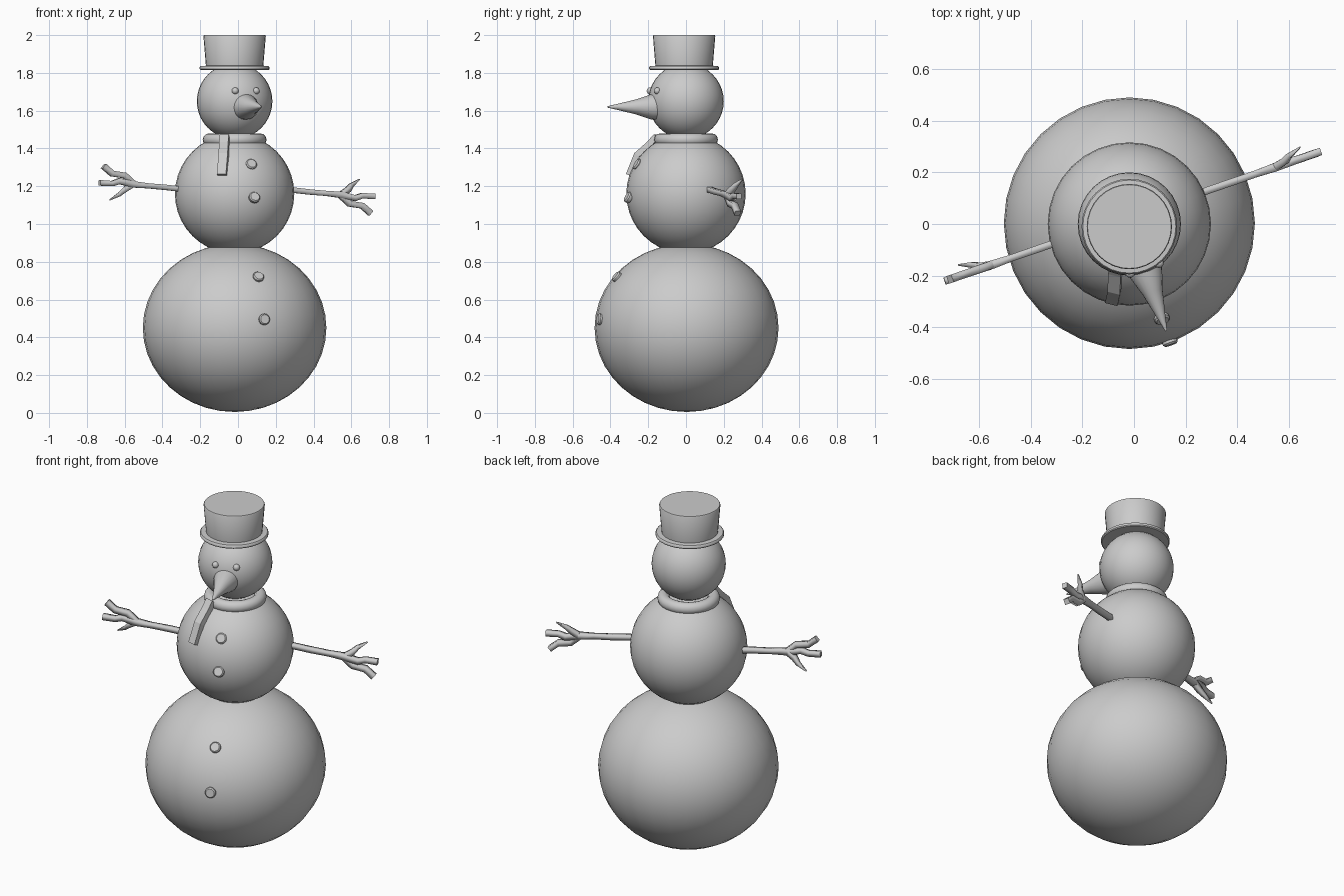
import bpy, bmesh
from math import sin, cos, pi, radians, sqrt
from mathutils import Vector, Matrix

if "Cube" in bpy.data.objects:
    bpy.data.objects.remove(bpy.data.objects["Cube"])

CX = -0.018                      # body axis
TURN = radians(19)               # whole figure is turned about z
FWD = Vector((sin(TURN), -cos(TURN), 0))


def finish(obj, name):
    obj.name = name
    bpy.context.view_layer.objects.active = obj
    obj.select_set(True)
    bpy.ops.object.shade_smooth_by_angle(angle=radians(40))
    obj.select_set(False)
    return obj


def ball(name, loc, scale):
    bpy.ops.mesh.primitive_uv_sphere_add(segments=32, ring_count=20, radius=1, location=loc)
    o = bpy.context.object
    o.scale = scale
    return finish(o, name)


def lathe(name, profile, loc, n=32):
    bm = bmesh.new()
    rings = [[bm.verts.new((r * cos(2 * pi * i / n), r * sin(2 * pi * i / n), z))
              for i in range(n)] for r, z in profile]
    for a, b in zip(rings, rings[1:]):
        for i in range(n):
            j = (i + 1) % n
            bm.faces.new((a[i], a[j], b[j], b[i]))
    bm.faces.new(rings[0][::-1])
    bm.faces.new(rings[-1])
    me = bpy.data.meshes.new(name)
    bm.to_mesh(me)
    bm.free()
    o = bpy.data.objects.new(name, me)
    bpy.context.collection.objects.link(o)
    o.location = loc
    return finish(o, name)


def twig(name, matrix, strands):
    # square-section tapered sticks, points are (x, y, z, radius)
    cu = bpy.data.curves.new(name, 'CURVE')
    cu.dimensions = '3D'
    cu.bevel_depth = 1
    cu.bevel_resolution = 0
    cu.use_fill_caps = True
    for pts in strands:
        s = cu.splines.new('POLY')
        s.points.add(len(pts) - 1)
        for p, (x, y, z, r) in zip(s.points, pts):
            p.co = (x, y, z, 1)
            p.radius = r
            p.tilt = pi / 4
    o = bpy.data.objects.new(name, cu)
    bpy.context.collection.objects.link(o)
    o.matrix_world = matrix


# snowballs
ball("lower_body", (CX, 0.003, 0.45), (0.486, 0.487, 0.445))
ball("middle_body", (CX, 0, 1.16), (0.316, 0.316, 0.316))
ball("head", (CX, 0, 1.65), (0.2, 0.2, 0.2))

# hat
lathe("hat", [(0.18, 1.815), (0.185, 1.82), (0.185, 1.83), (0.18, 1.836), (0.152, 1.838),
              (0.165, 1.995), (0.162, 2.0)], (CX, -0.01, 0))

# scarf ring
bpy.ops.mesh.primitive_torus_add(major_segments=32, minor_segments=12, major_radius=0.135,
                                 minor_radius=0.034, location=(CX, 0, 1.446))
finish(bpy.context.object, "scarf_wrap")

# scarf tail: bent strip with thickness
path = [(-0.073, -0.165, 1.475), (-0.076, -0.2, 1.435), (-0.079, -0.268, 1.375), (-0.088, -0.312, 1.265)]
me = bpy.data.meshes.new("scarf_tail")
verts = [(x + s * 0.024, y - s * 0.006, z) for x, y, z in path for s in (-1, 1)]
me.from_pydata(verts, [], [(2 * i, 2 * i + 2, 2 * i + 3, 2 * i + 1) for i in range(3)])
tail = bpy.data.objects.new("scarf_tail", me)
bpy.context.collection.objects.link(tail)
mod = tail.modifiers.new("thickness", 'SOLIDIFY')
mod.thickness = 0.032
mod.offset = -1

# carrot nose
nose = lathe("nose", [(0.05, 0), (0.068, 0.02), (0.066, 0.05), (0.04, 0.13), (0.015, 0.24), (0.004, 0.29)],
             Vector((CX, 0, 1.62)) + FWD * 0.148, 20)
nose.rotation_euler = FWD.to_track_quat('Z', 'Y').to_euler()

# eyes
for side, a in (("left", 18), ("right", -18)):
    d = Matrix.Rotation(radians(a), 3, 'Z') @ FWD
    ball("eye_" + side, Vector((CX, 0, 1.705)) + d * 0.19, (0.018, 0.018, 0.018))

# buttons: height, distance from axis, upward pitch
for i, (z, d, pitch) in enumerate(((1.315, 0.27, 30), (1.14, 0.322, 28), (0.72, 0.387, 37), (0.495, 0.482, 6))):
    p = radians(pitch)
    n = FWD * cos(p) + Vector((0, 0, sin(p)))
    b = lathe("button_%d" % (i + 1), [(0.026, -0.014), (0.03, -0.008), (0.03, 0.006), (0.024, 0.013)],
              Vector((CX, 0, z)) + FWD * d, 16)
    b.rotation_euler = n.to_track_quat('Z', 'Y').to_euler()

# arms: one twig with three fingers, the other is turned half round the forward axis
strands = [
    [(0.29, 0, 0, 0.02), (0.40, 0, -0.012, 0.02), (0.50, 0, -0.02, 0.019), (0.585, 0, -0.028, 0.024),
     (0.66, 0, -0.045, 0.022), (0.70, 0, -0.032, 0.02), (0.77, 0, -0.036, 0.021)],
    [(0.58, 0, -0.03, 0.022), (0.625, 0.01, 0.0, 0.02), (0.65, 0.025, 0.025, 0.015), (0.70, 0.042, 0.055, 0.004)],
    [(0.575, 0, -0.026, 0.022), (0.63, 0, -0.075, 0.022), (0.70, 0, -0.085, 0.022), (0.748, 0, -0.125, 0.022)],
]
base = Matrix.Translation((-0.005, 0.03, 1.182)) @ Matrix.Rotation(TURN, 4, 'Z')
twig("arm_left", base, strands)
twig("arm_right", base @ Matrix.Rotation(pi, 4, 'Y'), strands)
